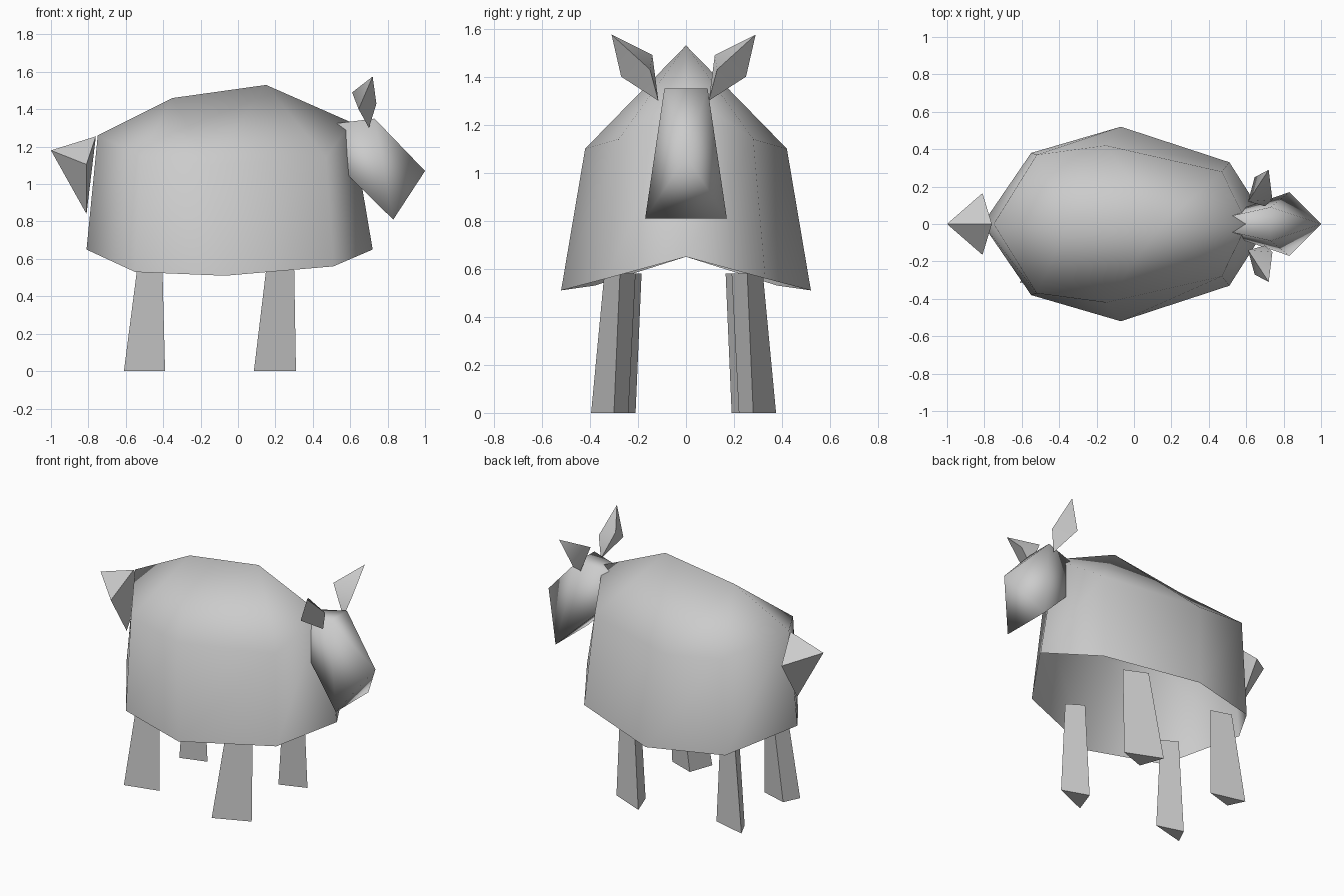
import bpy, bmesh, math

if "Cube" in bpy.data.objects:
    bpy.data.objects.remove(bpy.data.objects["Cube"])

grey = bpy.data.materials.new("plain grey")
grey.diffuse_color = (0.6, 0.6, 0.6, 1)
grey.use_nodes = True
grey.node_tree.nodes["Principled BSDF"].inputs["Base Color"].default_value = grey.diffuse_color

MID = -0.01  # the limbs and ears sit slightly off centre


def build(name, verts, faces, angle=180):
    bm = bmesh.new()
    vs = [bm.verts.new(v) for v in verts]
    for f in faces:
        bm.faces.new([vs[i] for i in f])
    bmesh.ops.recalc_face_normals(bm, faces=bm.faces)
    me = bpy.data.meshes.new(name)
    bm.to_mesh(me)
    bm.free()
    me.materials.append(grey)
    ob = bpy.data.objects.new(name, me)
    bpy.context.collection.objects.link(ob)
    bpy.ops.object.select_all(action='DESELECT')
    ob.select_set(True)
    bpy.context.view_layer.objects.active = ob
    if angle >= 180:
        bpy.ops.object.shade_smooth()
    else:
        bpy.ops.object.shade_smooth_by_angle(angle=math.radians(angle))
    return ob


def ring(half):
    # front and back points lie on the middle, the others are mirrored
    return half + [(x, -y, z) for x, y, z in reversed(half[1:-1])]


# body: shell open underneath, with a ridge along the back
rim = ring([(0.72, 0, 0.65), (0.51, 0.33, 0.56), (-0.07, 0.52, 0.51),
            (-0.55, 0.38, 0.53), (-0.81, 0, 0.65)])
shoulder = ring([(0.605, 0, 1.33), (0.47, 0.28, 1.14), (-0.15, 0.42, 1.10),
                 (-0.52, 0.37, 1.15), (-0.75, 0, 1.26)])
ridge = [(0.15, 0, 1.53), (-0.35, 0, 1.46)]
walls = [(i, (i + 1) % 8, 8 + (i + 1) % 8, 8 + i) for i in range(8)]
roof = []
for a, b, c, d, e in ((8, 9, 10, 11, 12), (8, 15, 14, 13, 12)):
    roof += [(a, b, 16), (b, c, 16), (c, 17, 16), (c, d, 17), (d, e, 17)]
build("body", rim + shoulder + ridge, walls + roof)

# head: wedge between a snout point and a point buried in the body
build("head",
      [(1.0, 0, 1.07), (0.33, 0, 1.30),
       (0.73, 0.09, 1.35), (0.73, -0.09, 1.35),
       (0.83, -0.17, 0.81), (0.83, 0.17, 0.81)],
      [(p, 2 + i, 2 + (i + 1) % 4) for p in (0, 1) for i in range(4)])

# tail: pointed, four-cornered at the body end
build("tail",
      [(-1.0, 0, 1.18), (-0.76, 0, 1.255), (-0.81, 0.165, 1.105),
       (-0.81, 0, 0.84), (-0.81, -0.165, 1.105)],
      [(0, 1, 2), (0, 2, 3), (0, 3, 4), (0, 4, 1), (1, 2, 3), (1, 3, 4)], 65)


# legs: tapered three-sided prisms
def leg(name, foot, top, side):
    verts = [(x, MID + side * y, 0) for x, y in foot]
    verts += [(x, MID + side * y, 0.58) for x, y in top]
    build(name, verts, [(0, 1, 2), (3, 4, 5)] +
          [(i, (i + 1) % 3, 3 + (i + 1) % 3, 3 + i) for i in range(3)], 85)


# ears: double pyramids around a three-cornered waist
def ear(name, side):
    pts = [(0.72, 0.30, 1.575), (0.70, 0.105, 1.30),
           (0.61, 0.13, 1.49), (0.645, 0.26, 1.40), (0.74, 0.14, 1.43)]
    build(name, [(x, MID + side * y, z) for x, y, z in pts],
          [(p, 2 + i, 2 + (i + 1) % 3) for p in (0, 1) for i in range(3)], 65)


for label, side in (("left", 1), ("right", -1)):
    leg("front_leg_" + label, [(0.085, 0.385), (0.31, 0.29), (0.14, 0.23)],
        [(0.155, 0.33), (0.30, 0.265), (0.20, 0.20)], side)
    leg("back_leg_" + label, [(-0.61, 0.305), (-0.39, 0.25), (-0.56, 0.20)],
        [(-0.535, 0.27), (-0.405, 0.23), (-0.50, 0.175)], side)
    ear("ear_" + label, side)
